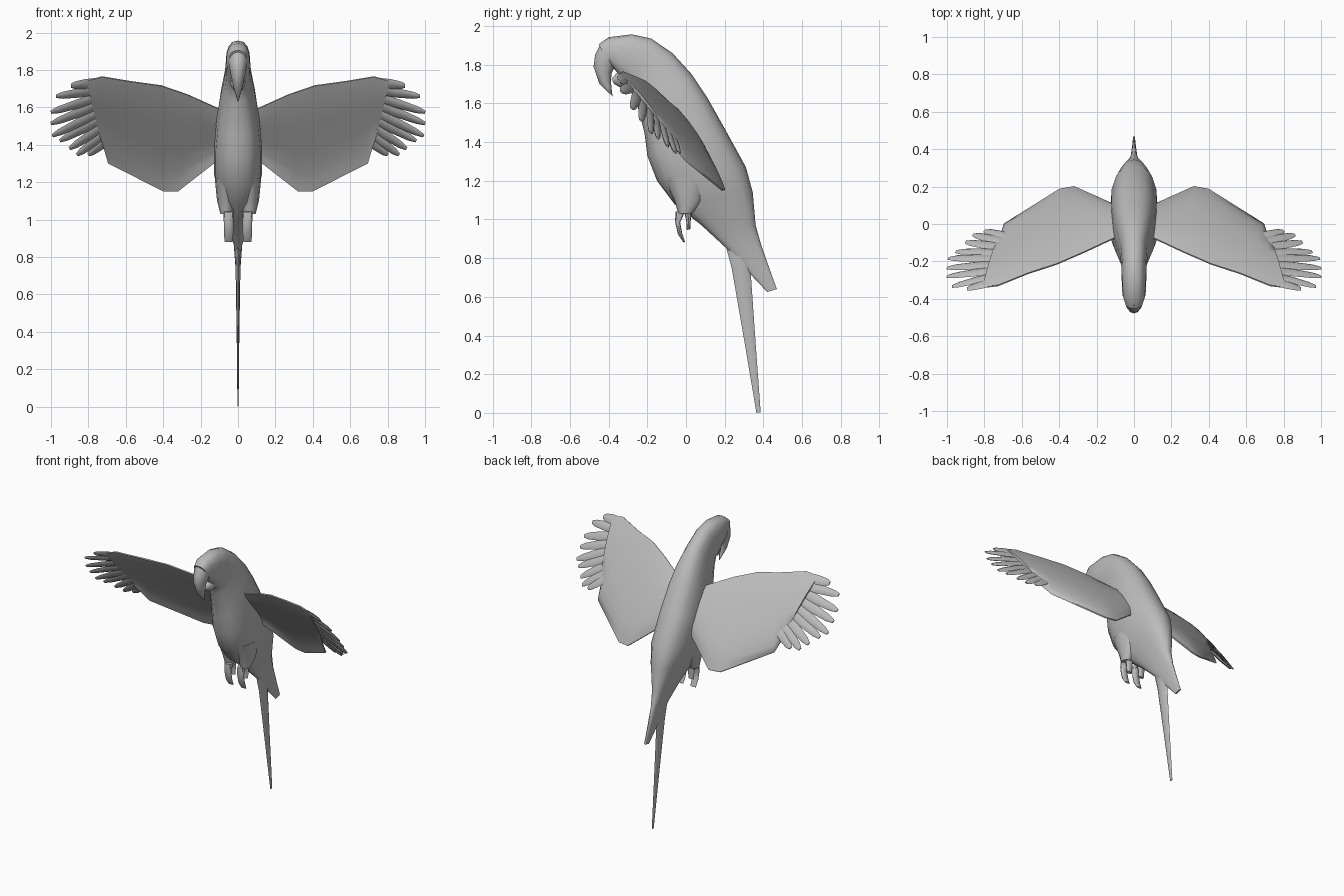
import bpy, bmesh, math
from mathutils import Vector

grey = bpy.data.materials.new("feather grey")
grey.diffuse_color = (0.5, 0.5, 0.5, 1)


def skin(name, ring_sets, mirror=False, angle=50):
    """Skin closed rings into capped tubes, one tube per ring set."""
    bm = bmesh.new()
    for rings in ring_sets:
        vs = [[bm.verts.new(p) for p in r] for r in rings]
        n = len(vs[0])
        for a, b in zip(vs, vs[1:]):
            for i in range(n):
                j = (i + 1) % n
                bm.faces.new((a[i], a[j], b[j], b[i]))
        bm.faces.new(vs[0][::-1])
        bm.faces.new(vs[-1])
    bmesh.ops.recalc_face_normals(bm, faces=bm.faces)
    me = bpy.data.meshes.new(name)
    bm.to_mesh(me)
    bm.free()
    me.materials.append(grey)
    ob = bpy.data.objects.new(name, me)
    bpy.context.collection.objects.link(ob)
    if mirror:
        ob.modifiers.new("mirror", 'MIRROR').use_mirror_merge = False
    bpy.context.view_layer.objects.active = ob
    ob.select_set(True)
    bpy.ops.object.shade_smooth_by_angle(angle=math.radians(angle))
    ob.select_set(False)
    return ob


def ovals(sections, x=0.0, n=16, power=1.0):
    """Oval rings from (back y, back z, front y, front z, half width).
    A power below 1 makes the ovals boxier."""
    def rnd(v):
        return math.copysign(abs(v) ** power, v) if abs(v) > 1e-6 else 0.0
    out = []
    for by, bz, fy, fz, w in sections:
        cy, cz, hy, hz = (by + fy) / 2, (bz + fz) / 2, (by - fy) / 2, (bz - fz) / 2
        ring = []
        for i in range(n):
            t = 2 * math.pi * i / n
            s, c = rnd(math.sin(t)), rnd(math.cos(t))
            ring.append(Vector((x + w * s, cy + hy * c, cz + hz * c)))
        out.append(ring)
    return out


# Head, torso and rump in one smooth skin
skin("body", [ovals([
    (-0.452, 1.905, -0.39, 1.80, 0.046), (-0.40, 1.942, -0.36, 1.765, 0.062),
    (-0.28, 1.957, -0.31, 1.71, 0.066), (-0.18, 1.935, -0.28, 1.68, 0.067),
    (-0.07, 1.86, -0.265, 1.63, 0.074), (0.03, 1.75, -0.24, 1.55, 0.096),
    (0.11, 1.63, -0.215, 1.45, 0.114), (0.20, 1.47, -0.20, 1.33, 0.127),
    (0.31, 1.27, -0.15, 1.20, 0.127), (0.345, 1.14, -0.06, 1.08, 0.095),
    (0.36, 0.97, 0.08, 0.97, 0.048), (0.388, 0.87, 0.21, 0.85, 0.022),
    (0.43, 0.75, 0.33, 0.72, 0.013), (0.47, 0.64, 0.42, 0.625, 0.006)], power=0.8)])

# Hooked upper beak and short lower beak
skin("upper_beak", [ovals([
    (-0.435, 1.92, -0.35, 1.79, 0.054), (-0.47, 1.85, -0.37, 1.785, 0.047),
    (-0.478, 1.79, -0.385, 1.755, 0.038), (-0.447, 1.70, -0.388, 1.712, 0.024),
    (-0.375, 1.632, -0.382, 1.645, 0.004)], n=12)])
skin("lower_beak", [ovals([
    (-0.31, 1.79, -0.28, 1.69, 0.045), (-0.36, 1.755, -0.335, 1.68, 0.032),
    (-0.385, 1.725, -0.372, 1.70, 0.008)], n=10)])

# Long thin tail
skin("tail", [ovals([
    (0.36, 0.92, 0.19, 0.92, 0.02), (0.335, 0.72, 0.236, 0.75, 0.013),
    (0.36, 0.36, 0.30, 0.38, 0.007), (0.386, 0.003, 0.364, 0.0, 0.003)], n=8)])

# Legs, front claws and back claws
skin("thigh", [ovals([
    (0.12, 1.22, -0.12, 1.22, 0.062), (0.09, 1.10, -0.06, 1.10, 0.05),
    (0.03, 1.03, -0.04, 1.03, 0.032)], x=0.062, n=12)], mirror=True)
skin("front_claw", [ovals([
    (0.0, 1.05, -0.055, 1.04, 0.028), (-0.03, 0.985, -0.056, 0.985, 0.026),
    (-0.02, 0.93, -0.042, 0.925, 0.025), (-0.005, 0.885, -0.012, 0.88, 0.022)],
    x=0.05, n=8, power=0.75)], mirror=True)
skin("back_claw", [ovals([
    (0.03, 1.05, -0.01, 1.04, 0.026), (0.024, 0.99, 0.002, 0.99, 0.024),
    (0.022, 0.95, 0.004, 0.945, 0.02)], x=0.05, n=8, power=0.75)], mirror=True)

# Wings lie on a sloping sheet that sweeps forward toward the tip
NORMAL = Vector((0, 0.8, 0.6))


def on_sheet(x, z, lift=0.0):
    y = 0.152 - 0.06 * x - 0.17 * x * x - 0.75 * (z - 1.3)
    return Vector((x, y, z)) + NORMAL * lift


def wing_ring(lead_x, lead_z, trail_x, trail_z):
    """Thin section with its trailing edge turned down."""
    def at(t, side):
        thick = 0.004 + 0.012 * math.sin(math.pi * t ** 0.6)
        p = on_sheet(lead_x + (trail_x - lead_x) * t, lead_z + (trail_z - lead_z) * t,
                     0.006 * math.sin(math.pi * t) + side * thick)
        p.y -= 0.026 * max(0, (t - 0.75) / 0.25) ** 1.5
        return p
    ts = [0, 0.12, 0.35, 0.6, 0.8, 0.91, 1]
    return [at(t, 1) for t in ts] + [at(t, -1) for t in reversed(ts)]


skin("wing", [[wing_ring(*s) for s in (
    (0.03, 1.56, 0.03, 1.37), (0.13, 1.605, 0.134, 1.298), (0.27, 1.668, 0.32, 1.153),
    (0.41, 1.716, 0.40, 1.153), (0.57, 1.738, 0.695, 1.303),
    (0.727, 1.764, 0.717, 1.38), (0.81, 1.742, 0.735, 1.43))]], mirror=True)


def feather(base, tip, width):
    """Flat quill with nearly parallel sides and a blunt tip."""
    dx, dz = tip[0] - base[0], tip[1] - base[1]
    length = math.hypot(dx, dz)
    px, pz = -dz / length, dx / length
    rings = []
    for t, w, h in ((0, 1.1, 0.006), (0.45, 1.1, 0.009), (0.85, 0.8, 0.008), (1, 0.4, 0.004)):
        x, z = base[0] + dx * t, base[1] + dz * t
        rings.append([on_sheet(x + px * width * w * a, z + pz * width * w * a, 0.002 + h * b)
                      for a, b in ((-1, 0), (-0.5, 1), (0.5, 1), (1, 0), (0.5, -1), (-0.5, -1))])
    return rings


# Fanned flight feathers: tips listed from leading to trailing side
tips = [(0.893, 1.714), (0.973, 1.658), (1.0, 1.573), (1.0, 1.512), (0.992, 1.447),
        (0.952, 1.42), (0.90, 1.378), (0.86, 1.345), (0.80, 1.345)]
quills = []
for i, tip in enumerate(tips):
    t = i / (len(tips) - 1)
    base = (0.75 - 0.07 * t, 1.728 - 0.29 * t)
    quills.append(feather(base, tip, 0.026 if i == 0 else 0.023))
skin("flight_feathers", quills, mirror=True)
